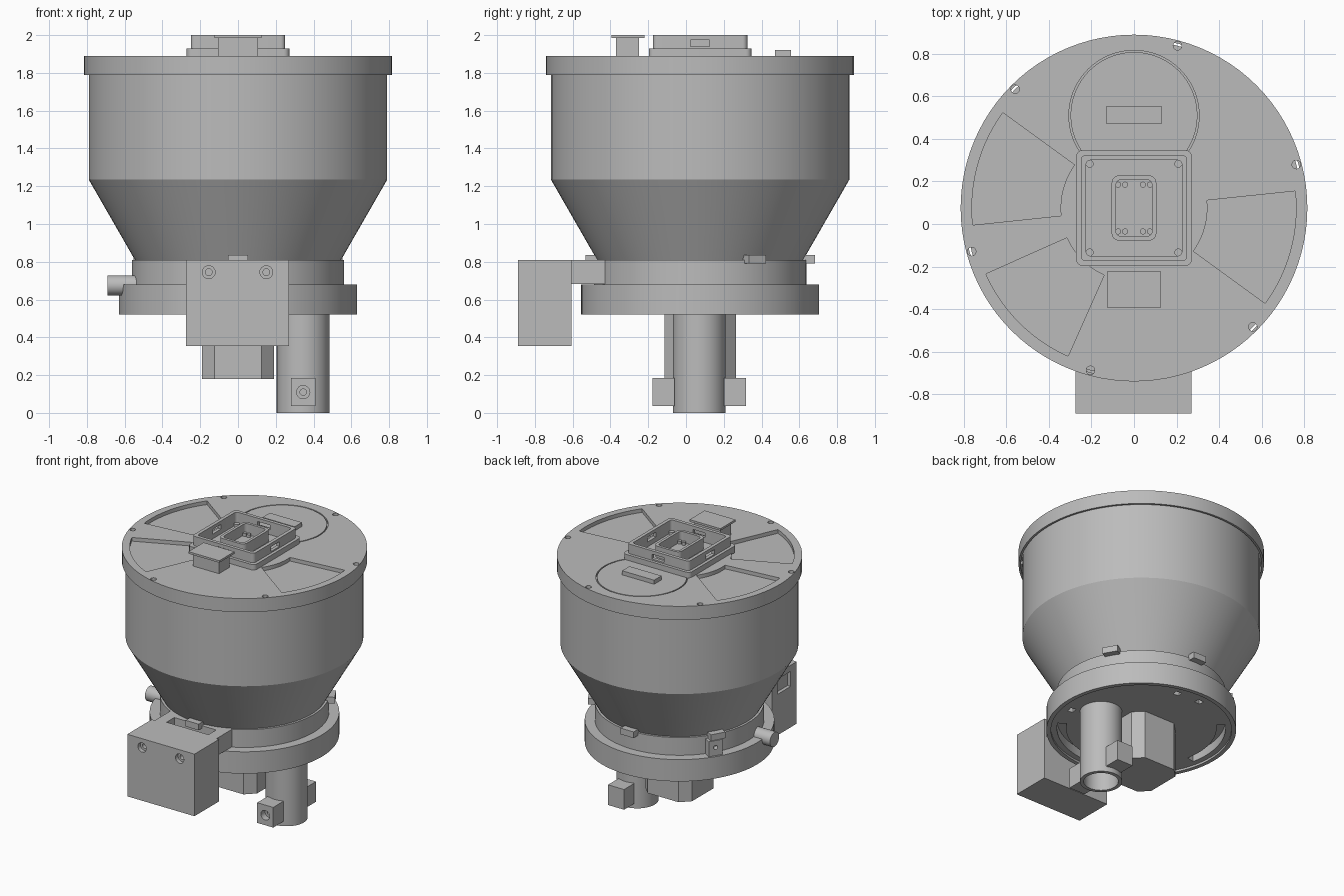
import bpy, bmesh, math
from mathutils import Matrix, Vector

cube = bpy.data.objects.get("Cube")
if cube:
    bpy.data.objects.remove(cube, do_unlink=True)

CY = 0.075          # y of the main axis
SEG = 96
grey = bpy.data.materials.new("plain_grey")
grey.use_nodes = True
COLOUR = (0.5, 0.5, 0.5, 1)
grey.diffuse_color = COLOUR
grey.node_tree.nodes["Principled BSDF"].inputs["Base Color"].default_value = COLOUR
parts = []


def finish(name, bm):
    bmesh.ops.recalc_face_normals(bm, faces=bm.faces)
    mesh = bpy.data.meshes.new(name)
    bm.to_mesh(mesh)
    bm.free()
    ob = bpy.data.objects.new(name, mesh)
    bpy.context.collection.objects.link(ob)
    mesh.materials.append(grey)
    parts.append(ob)
    return ob


def box(name, x, y, z, turn=None):
    """Box from (low, high) ranges; turn spins it about the main axis."""
    bm = bmesh.new()
    bmesh.ops.create_cube(bm, size=1)
    for v in bm.verts:
        v.co = [r[0] + (c + 0.5) * (r[1] - r[0]) for r, c in zip((x, y, z), v.co)]
    if turn is not None:
        bm.transform(Matrix.Translation((0, CY, 0)) @ Matrix.Rotation(math.radians(turn), 4, 'Z'))
    return finish(name, bm)


def prism(name, outline, z0, z1):
    bm = bmesh.new()
    face = bm.faces.new([bm.verts.new((x, y, z0)) for x, y in outline])
    ext = bmesh.ops.extrude_face_region(bm, geom=[face])["geom"]
    bmesh.ops.translate(bm, vec=(0, 0, z1 - z0),
                        verts=[g for g in ext if isinstance(g, bmesh.types.BMVert)])
    return finish(name, bm)


def rounded(name, hx, hy, r, z0, z1, steps=6):
    """Rounded rectangular prism on the main axis; steps=1 gives chamfers."""
    pts = []
    for q, (sx, sy) in enumerate(((1, 1), (-1, 1), (-1, -1), (1, -1))):
        for i in range(steps + 1):
            a = math.pi / 2 * (q + i / steps)
            pts.append((sx * (hx - r) + r * math.cos(a), CY + sy * (hy - r) + r * math.sin(a)))
    return prism(name, pts, z0, z1)


def sector(name, r0, r1, a0, a1, z0, z1):
    n = 20
    angles = [math.radians(a0 + (a1 - a0) * i / n) for i in range(n + 1)]
    pts = [(r1 * math.cos(a), CY + r1 * math.sin(a)) for a in angles]
    pts += [(r0 * math.cos(a), CY + r0 * math.sin(a)) for a in reversed(angles)]
    return prism(name, pts, z0, z1)


def lathe(name, profile, x=0, y=CY):
    """Revolve a closed (radius, z) loop."""
    bm = bmesh.new()
    vs = [bm.verts.new((r, 0, z)) for r, z in profile]
    es = [bm.edges.new((vs[i], vs[(i + 1) % len(vs)])) for i in range(len(vs))]
    bmesh.ops.spin(bm, geom=vs + es, axis=(0, 0, 1), cent=(0, 0, 0),
                   angle=math.tau, steps=SEG, use_merge=True)
    bmesh.ops.remove_doubles(bm, verts=bm.verts, dist=1e-5)
    bmesh.ops.translate(bm, vec=(x, y, 0), verts=bm.verts)
    return finish(name, bm)


def rod(name, start, end, r, seg=24):
    a, b = Vector(start), Vector(end)
    bm = bmesh.new()
    bmesh.ops.create_cone(bm, cap_ends=True, segments=seg, radius1=r, radius2=r, depth=(b - a).length)
    turn = (b - a).to_track_quat('Z', 'Y').to_matrix().to_4x4()
    bm.transform(Matrix.Translation((a + b) / 2) @ turn)
    return finish(name, bm)


def cut(ob, cutters):
    """Subtract the cutters, then discard them."""
    bpy.context.view_layer.objects.active = ob
    for c in cutters:
        mod = ob.modifiers.new("cut", 'BOOLEAN')
        mod.operation, mod.solver, mod.object = 'DIFFERENCE', 'EXACT', c
        bpy.ops.object.modifier_apply(modifier=mod.name)
        parts.remove(c)
        bpy.data.objects.remove(c, do_unlink=True)


def polar(r, deg, z):
    a = math.radians(deg)
    return (r * math.cos(a), CY + r * math.sin(a), z)


# Hopper shell
lathe("hopper", [(0.54, 0.8), (0.79, 1.235), (0.79, 1.85), (0.765, 1.85), (0.765, 1.24), (0.515, 0.8)])

# Lid with skirt, sector pockets, screw holes and a ring groove
lid = lathe("lid", [(0, 1.89), (0.815, 1.89), (0.815, 1.79), (0.8, 1.79), (0.8, 1.845), (0, 1.845)])
pockets = [sector("pocket", 0.345, 0.762, a, a + 42, 1.863, 1.95) for a in (-36, 144, 204)]
holes = [rod("hole", polar(0.79, 15 + 60 * k, 1.8), polar(0.79, 15 + 60 * k, 1.95), 0.02) for k in range(6)]
groove = lathe("groove", [(0.298, 1.875), (0.306, 1.875), (0.306, 1.95), (0.298, 1.95)], y=0.51)
cut(lid, pockets + holes + [groove])

# Hatch grip and front cap on the lid
box("hatch_grip", (-0.13, 0.13), (0.47, 0.555), (1.88, 1.92))
box("lid_post", (-0.105, 0.105), (-0.37, -0.25), (1.88, 1.985))
box("lid_post_cap", (-0.125, 0.125), (-0.395, -0.22), (1.985, 2.0))

# Square frame on the lid
base = rounded("frame_base", 0.272, 0.272, 0.03, 1.88, 1.93)
cut(base, [rounded("well", 0.225, 0.225, 0.02, 1.905, 2)])
wall = rounded("frame_wall", 0.25, 0.25, 0.025, 1.905, 2.0)
cut(wall, [rounded("well", 0.225, 0.225, 0.02, 1.8, 2.1),
           box("slot", (-0.4, 0.4), (CY - 0.05, CY + 0.05), (1.94, 1.975)),
           box("slot", (-0.05, 0.05), (-0.3, 0.45), (1.94, 1.975))])
inner = rounded("inner_socket", 0.105, 0.153, 0.035, 1.88, 1.99)
cut(inner, [rounded("well", 0.085, 0.133, 0.025, 1.91, 2.1)])
for sx in (-1, 1):
    for sy in (-1, 1):
        rod("frame_screw", (sx * 0.208, CY + sy * 0.208, 1.9), (sx * 0.208, CY + sy * 0.208, 1.925), 0.018)
        for x in (0.042, 0.075):
            rod("socket_pin", (sx * x, CY + sy * 0.11, 1.9), (sx * x, CY + sy * 0.11, 1.93), 0.014)

# Collar and flange with slotted underside
lathe("collar", [(0.5, 0.67), (0.562, 0.67), (0.562, 0.81), (0.5, 0.81)])
flange = lathe("flange", [(0, 0.535), (0.6, 0.535), (0.6, 0.52), (0.63, 0.52), (0.63, 0.68), (0, 0.68)])
slots = [sector("slot", 0.5, 0.56, a, a + 57, 0.45, 0.6) for a in (135, 270)]
slots += [sector("slot", 0.5, 0.54, a, a + 5, 0.45, 0.57) for a in (75, 95, 345)]
cut(flange, slots)

# Collar tabs, side lug and side port
for a in (30, 90, 150, 270):
    box("collar_tab", (0.54, 0.607), (-0.053, 0.053), (0.79, 0.835), turn=a)
lug = box("side_lug", (0.54, 0.615), (-0.05, 0.05), (0.67, 0.79), turn=148)
cut(lug, [rod("hole", polar(0.58, 148, 0.74), polar(0.7, 148, 0.74), 0.015)])
port = rod("side_port", (-0.5, -0.04, 0.675), (-0.69, -0.04, 0.675), 0.053, 32)
cut(port, [rod("bore", (-0.6, -0.04, 0.675), (-0.8, -0.04, 0.675), 0.03)])

# Motor under the flange
rounded("motor", 0.19, 0.19, 0.065, 0.18, 0.54, steps=1)

# Outlet pipe with a pair of drilled blocks
PX, PY = 0.345, 0.07
lathe("outlet_pipe", [(0.115, 0), (0.14, 0), (0.14, 0.54), (0.115, 0.54)], x=PX, y=PY)
for s in (-1, 1):
    ys = sorted((PY + s * 0.13, PY + s * 0.248))
    block = box("pipe_block", (0.28, 0.41), ys, (0.037, 0.185))
    cut(block, [rod("bore", (PX, PY + s * 0.2, 0.11), (PX, PY + s * 0.3, 0.11), 0.035),
                rod("bore", (PX, PY + s * 0.16, 0.11), (PX, PY + s * 0.3, 0.11), 0.017)])

# Control box with front holes and a side window, joined by a hollow neck
case = box("control_box", (-0.275, 0.27), (-0.89, -0.605), (0.355, 0.81))
tools = [box("window", (-0.4, -0.25), (-0.82, -0.67), (0.655, 0.765))]
for x in (-0.155, 0.15):
    tools += [rod("bore", (x, -1, 0.745), (x, -0.86, 0.745), 0.034),
              rod("bore", (x, -1, 0.745), (x, -0.78, 0.745), 0.018)]
cut(case, tools)
neck = box("box_neck", (-0.25, 0.25), (-0.61, -0.4), (0.682, 0.81))
cut(neck, [box("pocket", (-0.17, 0.17), (-0.585, -0.495), (0.72, 0.9))])

# Smooth curved surfaces, keep hard edges
bpy.ops.object.select_all(action='DESELECT')
for ob in parts:
    ob.select_set(True)
bpy.context.view_layer.objects.active = parts[0]
bpy.ops.object.shade_smooth_by_angle(angle=math.radians(25))
